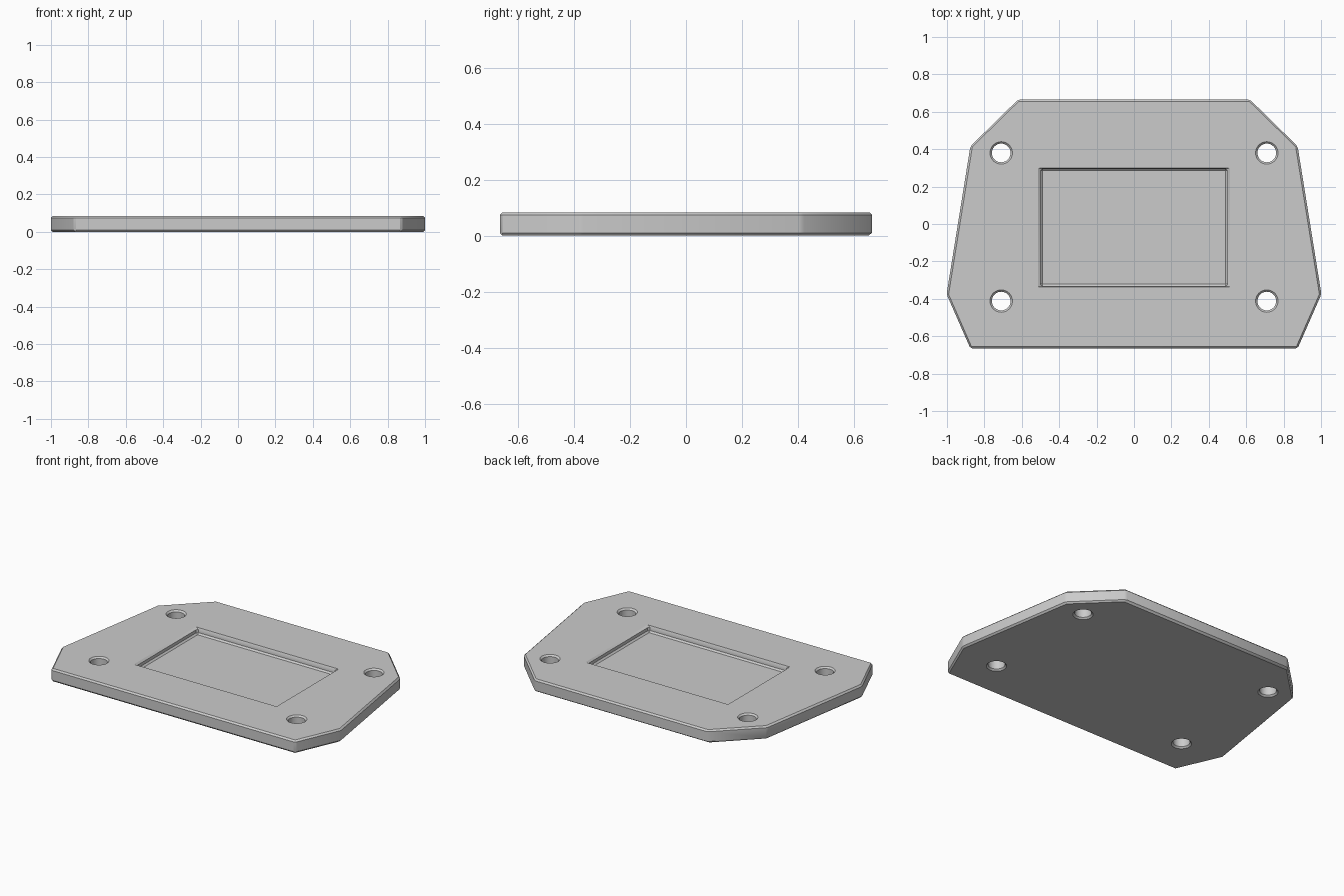
import bpy
import bmesh
import math
from mathutils import Matrix

THICK = 0.083
CHAMFER = 0.01
POCKET_DEPTH = 0.04

default = bpy.data.objects.get("Cube")
if default:
    bpy.data.objects.remove(default, do_unlink=True)

grey = bpy.data.materials.new("light grey")
grey.use_nodes = True
grey.diffuse_color = (0.6, 0.6, 0.6, 1)
grey.node_tree.nodes["Principled BSDF"].inputs["Base Color"].default_value = (0.6, 0.6, 0.6, 1)


def make_object(name, bm):
    bmesh.ops.recalc_face_normals(bm, faces=bm.faces)
    mesh = bpy.data.meshes.new(name)
    bm.to_mesh(mesh)
    bm.free()
    mesh.materials.append(grey)
    obj = bpy.data.objects.new(name, mesh)
    bpy.context.collection.objects.link(obj)
    return obj


# Plate: half outline mirrored across x, extruded upward
half = [(0.62, 0.665), (0.875, 0.415), (1.002, -0.375), (0.875, -0.665)]
outline = half + [(-x, y) for x, y in reversed(half)]
bm = bmesh.new()
base = bm.faces.new([bm.verts.new((x, y, 0)) for x, y in outline])
top = bmesh.ops.extrude_face_region(bm, geom=[base])["geom"]
bmesh.ops.translate(bm, vec=(0, 0, THICK),
                    verts=[v for v in top if isinstance(v, bmesh.types.BMVert)])
plate = make_object("mounting_plate", bm)

# Cutter: four bolt holes and the rectangular pocket
bm = bmesh.new()
for x in (-0.71, 0.71):
    for y in (0.38, -0.412):
        bmesh.ops.create_cone(bm, cap_ends=True, segments=32, radius1=0.05,
                              radius2=0.05, depth=0.4,
                              matrix=Matrix.Translation((x, y, THICK / 2)))
bmesh.ops.create_cube(
    bm, size=1,
    matrix=Matrix.Translation((0, -0.018, THICK - POCKET_DEPTH + 0.1))
    @ Matrix.Diagonal((1.0, 0.626, 0.2, 1)))
cutter = make_object("hole_cutter", bm)
cutter.hide_render = True

cut = plate.modifiers.new("Holes", 'BOOLEAN')
cut.operation = 'DIFFERENCE'
cut.solver = 'EXACT'
cut.object = cutter

# Small chamfer on every real edge, leaving the hole walls round
bevel = plate.modifiers.new("Chamfer", 'BEVEL')
bevel.width = CHAMFER
bevel.segments = 1
bevel.limit_method = 'ANGLE'
bevel.angle_limit = math.radians(25)
bevel.use_clamp_overlap = False

bpy.ops.object.select_all(action='DESELECT')
plate.select_set(True)
bpy.context.view_layer.objects.active = plate
for name in ("Holes", "Chamfer"):
    bpy.ops.object.modifier_apply(modifier=name)
bpy.data.objects.remove(cutter, do_unlink=True)
bpy.ops.object.shade_smooth_by_angle(angle=math.radians(30))
